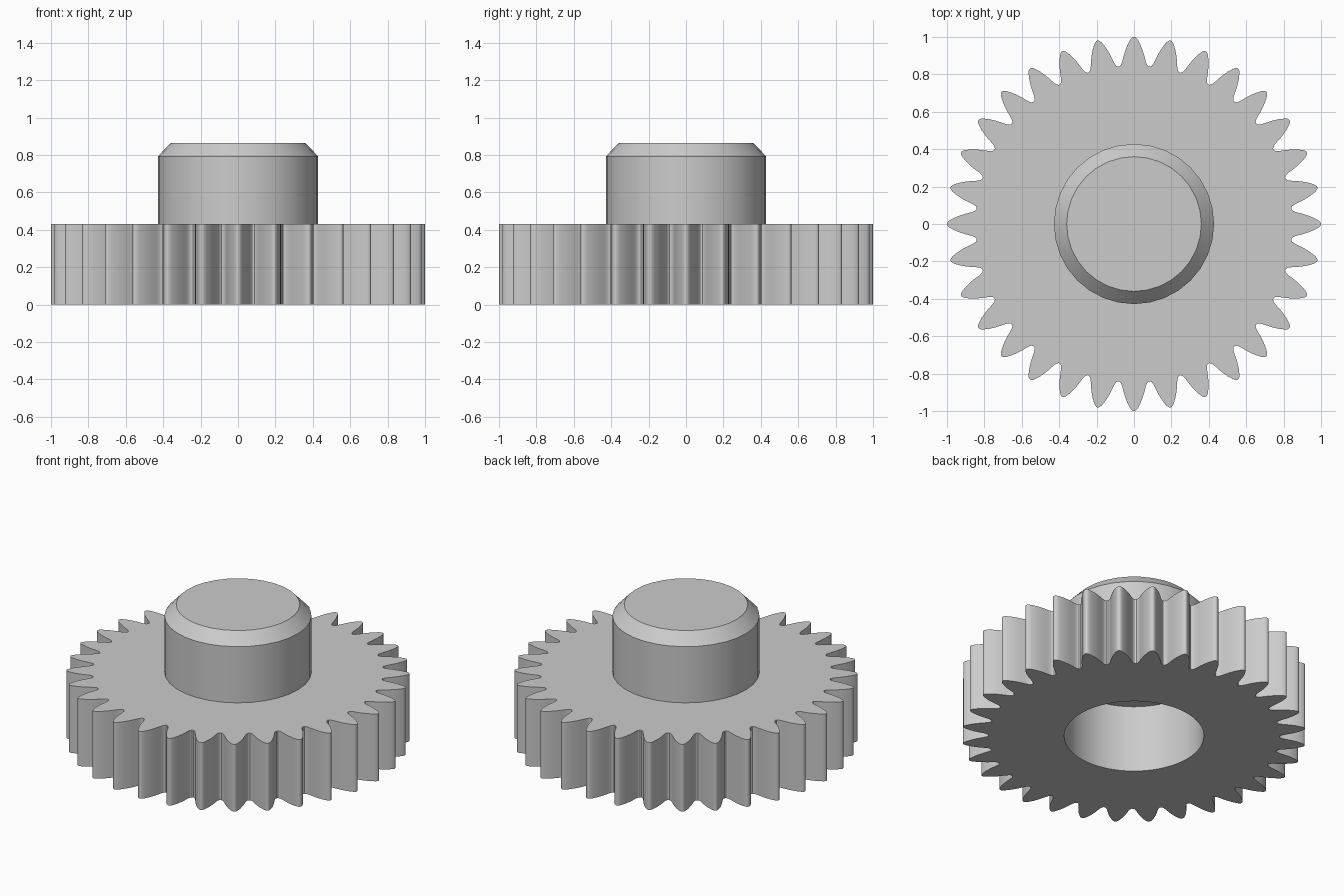
import bpy, bmesh, math

cube = bpy.data.objects.get("Cube")
if cube:
    bpy.data.objects.remove(cube, do_unlink=True)

TEETH = 32
GEAR_TOP = 0.432
BORE = 0.407

metal = bpy.data.materials.new("light grey")
metal.use_nodes = True
grey = (0.6, 0.6, 0.6, 1)
metal.diffuse_color = grey
metal.node_tree.nodes["Principled BSDF"].inputs["Base Color"].default_value = grey


def finish(bm, name):
    """Turn a bmesh into a smooth-by-angle object."""
    bmesh.ops.recalc_face_normals(bm, faces=bm.faces)
    mesh = bpy.data.meshes.new(name)
    bm.to_mesh(mesh)
    bm.free()
    mesh.materials.append(metal)
    obj = bpy.data.objects.new(name, mesh)
    bpy.context.collection.objects.link(obj)
    bpy.ops.object.select_all(action='DESELECT')
    obj.select_set(True)
    bpy.context.view_layer.objects.active = obj
    bpy.ops.object.shade_smooth_by_angle(angle=math.radians(30))
    return obj


def loop(bm, points):
    """Closed ring of edges at the base plane."""
    verts = [bm.verts.new((x, y, 0)) for x, y in points]
    return [bm.edges.new((a, b)) for a, b in zip(verts, verts[1:] + verts[:1])]


def polar(r, a):
    return r * math.cos(a), r * math.sin(a)


# Half tooth from root to tip: radius, half width
flank = [(0.846, 0.079), (0.851, 0.072), (0.862, 0.066), (0.88, 0.0605), (0.905, 0.054),
         (0.93, 0.046), (0.955, 0.036), (0.98, 0.023), (0.993, 0.014), (0.999, 0.006)]
tooth = [(r, -w / r) for r, w in flank] + [(1, 0)] + [(r, w / r) for r, w in reversed(flank)]

# Toothed wheel with a round bore
bm = bmesh.new()
outline = [polar(r, a + math.tau * i / TEETH) for i in range(TEETH) for r, a in tooth]
bore = [polar(BORE, math.tau * i / 64) for i in range(64)]
edges = loop(bm, outline) + loop(bm, bore)
bmesh.ops.triangle_fill(bm, use_beauty=True, edges=edges)
bmesh.ops.dissolve_limit(bm, angle_limit=0.01, verts=bm.verts, edges=[e for e in bm.edges if len(e.link_faces) == 2])
result = bmesh.ops.extrude_face_region(bm, geom=bm.faces[:], use_keep_orig=True)
top = [g for g in result["geom"] if isinstance(g, bmesh.types.BMVert)]
bmesh.ops.translate(bm, verts=top, vec=(0, 0, GEAR_TOP))
finish(bm, "gear_wheel")

# Chamfered hub that closes the bore from above
bm = bmesh.new()
rings = []
SIDES = 32
for r, z in [(0.428, GEAR_TOP), (0.428, 0.793), (0.36, 0.865)]:
    rings.append([bm.verts.new((*polar(r, math.tau * i / SIDES), z)) for i in range(SIDES)])
for low, high in zip(rings, rings[1:]):
    for i in range(SIDES):
        j = (i + 1) % SIDES
        bm.faces.new((low[i], low[j], high[j], high[i]))
bm.faces.new(rings[0][::-1])
bm.faces.new(rings[-1])
finish(bm, "hub")
